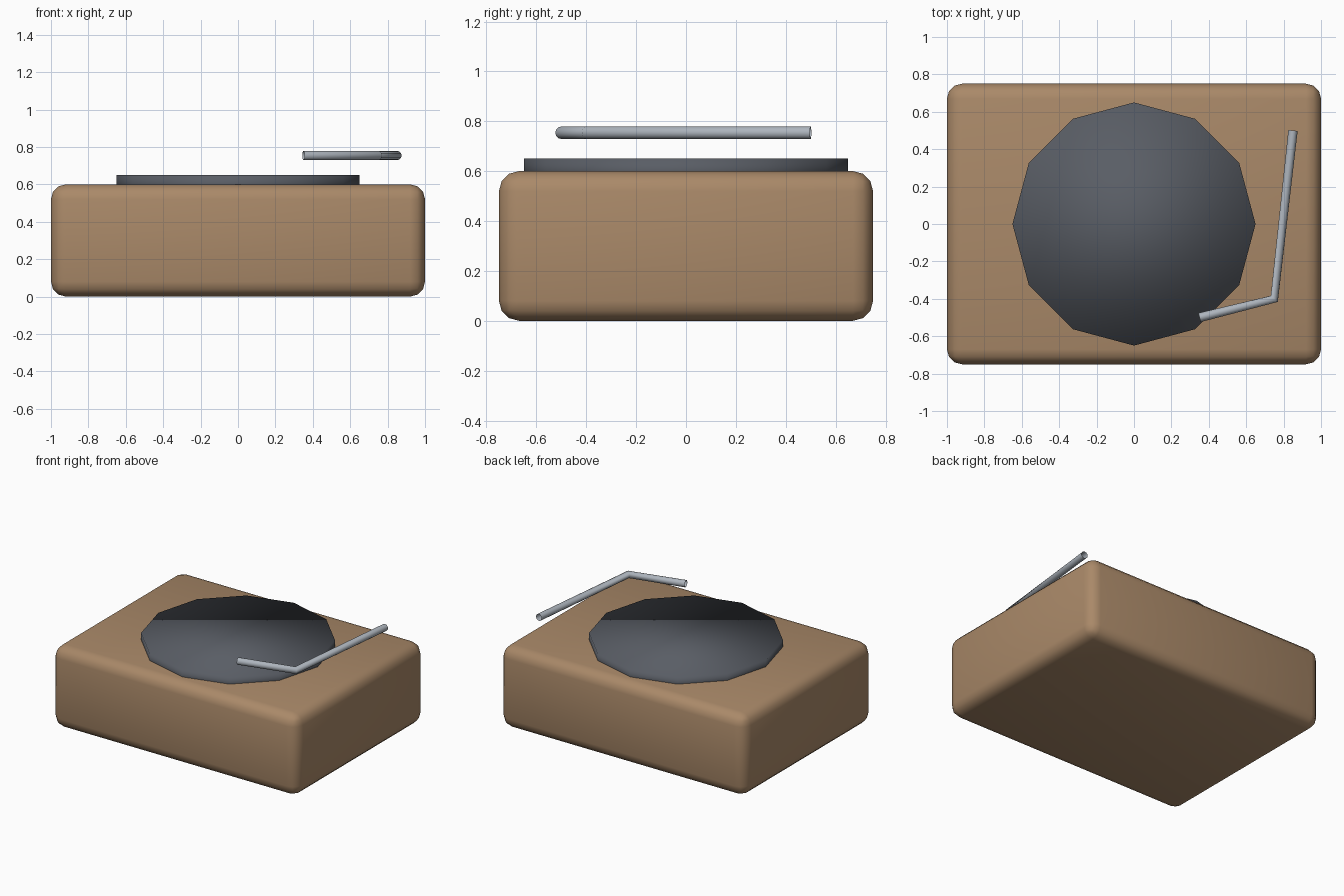
import bpy

cube = bpy.data.objects.get("Cube")
if cube:
    bpy.data.objects.remove(cube, do_unlink=True)


def material(name, rgb):
    m = bpy.data.materials.new(name)
    m.use_nodes = True
    m.diffuse_color = (*rgb, 1)
    m.node_tree.nodes["Principled BSDF"].inputs["Base Color"].default_value = (*rgb, 1)
    return m


wood = material("warm brown wood", (0.40, 0.25, 0.14))
dark = material("dark slate", (0.10, 0.11, 0.13))
metal = material("pale steel", (0.42, 0.46, 0.51))

# Rounded wooden base
bpy.ops.mesh.primitive_cube_add(size=1, location=(0, 0, 0.3))
base = bpy.context.object
base.name = "base"
base.scale = (2, 1.5, 0.6)
bpy.ops.object.transform_apply(location=False, rotation=False, scale=True)
base.data.materials.append(wood)
bevel = base.modifiers.new("rounded_edges", "BEVEL")
bevel.width = 0.08
bevel.segments = 3
bpy.ops.object.shade_smooth()

# Twelve-sided platter, shaded smooth across the rim
bpy.ops.mesh.primitive_cylinder_add(vertices=12, radius=0.65, depth=0.1, location=(0, 0, 0.6))
platter = bpy.context.object
platter.name = "platter"
platter.data.materials.append(dark)
bpy.ops.object.shade_smooth()

# Bent tone arm: an open tube along a three-point path
path = bpy.data.curves.new("tone_arm", "CURVE")
path.dimensions = "3D"
path.bevel_depth = 0.025
path.bevel_resolution = 4
spline = path.splines.new("POLY")
spline.points.add(2)
for point, (x, y) in zip(spline.points, [(0.85, 0.5), (0.75, -0.4), (0.35, -0.5)]):
    point.co = (x, y, 0.754, 1)
path.materials.append(metal)
arm = bpy.data.objects.new("tone_arm", path)
bpy.context.collection.objects.link(arm)
